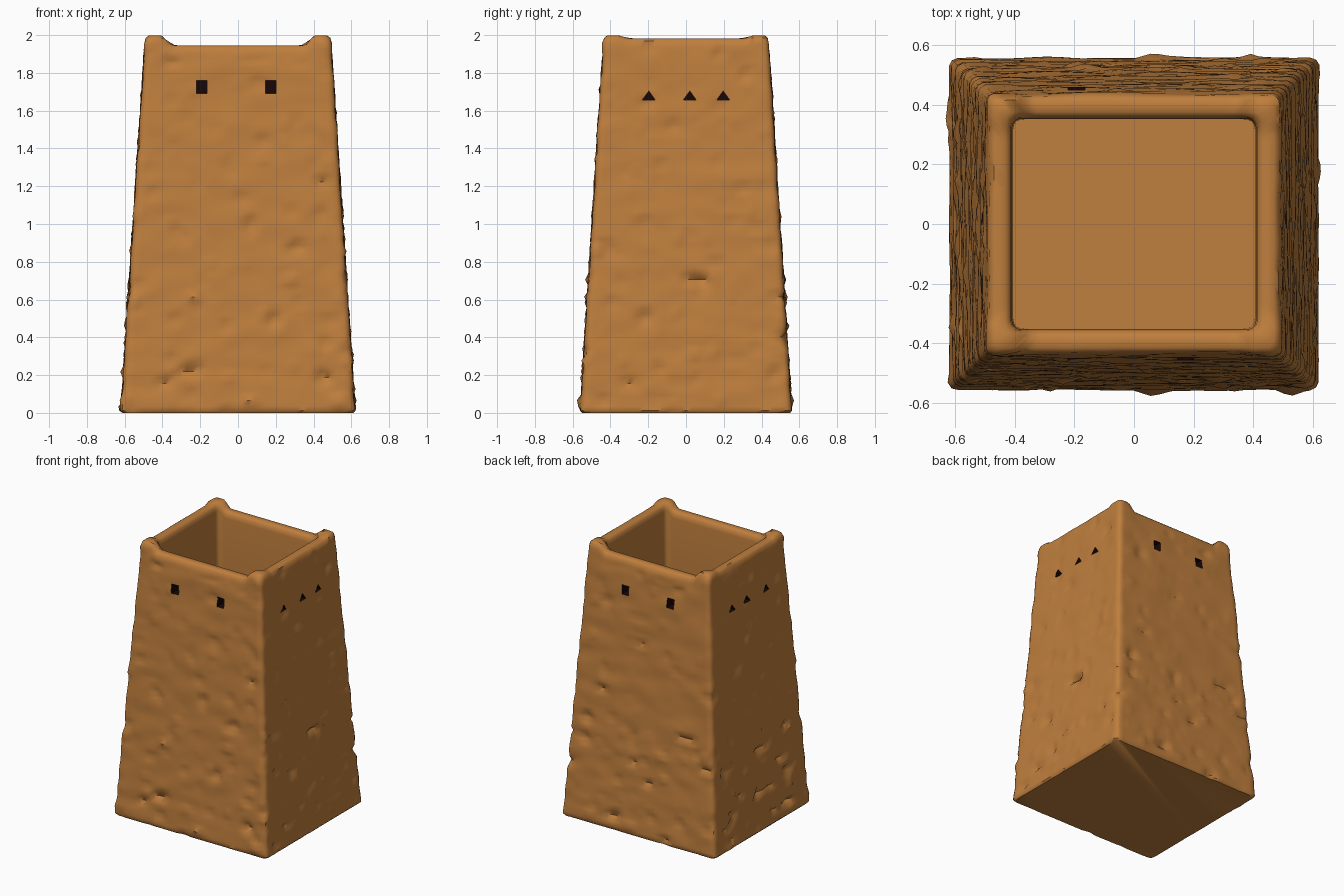
import bpy, bmesh, math
from mathutils import Vector, noise

if "Cube" in bpy.data.objects:
    bpy.data.objects.remove(bpy.data.objects["Cube"])


def material(name, rgb):
    m = bpy.data.materials.new(name)
    m.diffuse_color = (*rgb, 1)
    m.use_nodes = True
    m.node_tree.nodes["Principled BSDF"].inputs["Base Color"].default_value = m.diffuse_color
    return m


clay = material("mud_clay", (0.52, 0.21, 0.047))
dark = material("dark_opening", (0.009, 0.002, 0.002))


def make_object(name, bm):
    bmesh.ops.recalc_face_normals(bm, faces=bm.faces)
    me = bpy.data.meshes.new(name)
    bm.to_mesh(me)
    bm.free()
    me.materials.append(clay)
    me.materials.append(dark)
    ob = bpy.data.objects.new(name, me)
    bpy.context.collection.objects.link(ob)
    return ob


def smooth(v, lo, hi):
    t = max(0.0, min(1.0, (v - lo) / (hi - lo)))
    return t * t * (3 - 2 * t)


N = 44  # points along each side


def perimeter(hx, hy, r):
    """Rounded rectangle as (x, y, outward normal)."""
    pts = []
    sides = [((-1, -1), (1, -1), (0, -1)), ((1, -1), (1, 1), (1, 0)),
             ((1, 1), (-1, 1), (0, 1)), ((-1, 1), (-1, -1), (-1, 0))]
    for a, b, n in sides:
        for i in range(N):
            t = i / N
            x = (a[0] + (b[0] - a[0]) * t) * hx
            y = (a[1] + (b[1] - a[1]) * t) * hy
            # pull points near a corner onto the corner arc
            cx = max(-hx + r, min(hx - r, x))
            cy = max(-hy + r, min(hy - r, y))
            d = Vector((x - cx, y - cy))
            if abs(x) > hx - r and abs(y) > hy - r:
                d.normalize()
                x, y = cx + d.x * r, cy + d.y * r
                n2 = d
            else:
                n2 = Vector(n)
            pts.append((x, y, n2))
    return pts


# tower body: battered walls, rounded rim, hollow top
rows = [(0.610, 0.548, 0.0, 0.3), (0.620, 0.558, 0.012, 0.6)]
for i in range(64):
    z = 0.035 + (1.955 - 0.035) * i / 63
    rows.append((0.621 - 0.065 * z, 0.560 - 0.062 * z, z, 1.0))
rows += [(0.487, 0.431, 1.986, 0.5), (0.470, 0.416, 1.999, 0),
         (0.432, 0.376, 1.999, 0), (0.414, 0.359, 1.984, 0),
         (0.410, 0.355, 1.95, 0), (0.406, 0.352, 1.53, 0)]

bm = bmesh.new()
rings = []
for hx, hy, z, rough in rows:
    ring = []
    for x, y, n in perimeter(hx, hy, 0.03):
        # front and back parapets dip between the corner posts, sides dip slightly
        drop = 0.054 * (1 - smooth(abs(x), 0.35, 0.41))
        drop += 0.016 * (1 - smooth(abs(y), 0.31, 0.36))
        zz = z - drop * smooth(z, 1.80, 1.97) if z > 1.6 else z
        # hand-smeared clay: soft waves plus scattered gouges
        p = Vector((x * 6, y * 6, zz * 12))
        wave = noise.noise(p * 0.9) * 0.007
        gouge = max(0, noise.noise(p * 1.3 + Vector((7, 3, 1))) - 0.33) * 0.075
        ridge = max(0, noise.noise(p * 1.7 + Vector((2, 9, 4))) - 0.4) * 0.05
        fade = 1.0 - 0.55 * smooth(zz, 0.2, 1.7)
        o = rough * (wave + (ridge - gouge) * fade)
        ring.append(bm.verts.new((x + n.x * o, y + n.y * o, zz)))
    rings.append(ring)
M = 4 * N
for a, b in zip(rings, rings[1:]):
    for i in range(M):
        j = (i + 1) % M
        bm.faces.new((a[i], a[j], b[j], b[i]))
bm.faces.new(rings[0][::-1])
bm.faces.new(rings[-1])
tower = make_object("tower_body", bm)


# window pockets: square on front and back, triangular on the sides
def prism(bm, profile):
    """profile: list of (inner point, outer point)"""
    a = [bm.verts.new(p) for p, _ in profile]
    b = [bm.verts.new(q) for _, q in profile]
    bm.faces.new(a[::-1])
    bm.faces.new(b)
    for i in range(len(a)):
        j = (i + 1) % len(a)
        bm.faces.new((a[i], a[j], b[j], b[i]))


bm = bmesh.new()
for s in (-1, 1):
    for cx in (-0.195, 0.172):
        q = [(cx - .026, 1.692), (cx + .03, 1.692), (cx + .03, 1.76), (cx - .026, 1.76)]
        prism(bm, [((x, s * 0.395, z), (x, s * 0.6, z)) for x, z in q])
    for cy in (-0.197, 0.02, 0.197):
        t = [(cy - .034, 1.657), (cy + .034, 1.657), (cy, 1.704)]
        prism(bm, [((s * 0.45, y, z), (s * 0.65, y, z)) for y, z in t])
for f in bm.faces:
    f.material_index = 1
cutter = make_object("window_cutter", bm)
cutter.hide_render = True

mod = tower.modifiers.new("windows", 'BOOLEAN')
mod.operation = 'DIFFERENCE'
mod.solver = 'EXACT'
mod.object = cutter
bpy.context.view_layer.objects.active = tower
tower.select_set(True)
bpy.ops.object.modifier_apply(modifier=mod.name)
bpy.data.objects.remove(cutter)
bpy.ops.object.shade_smooth_by_angle(angle=math.radians(45))
